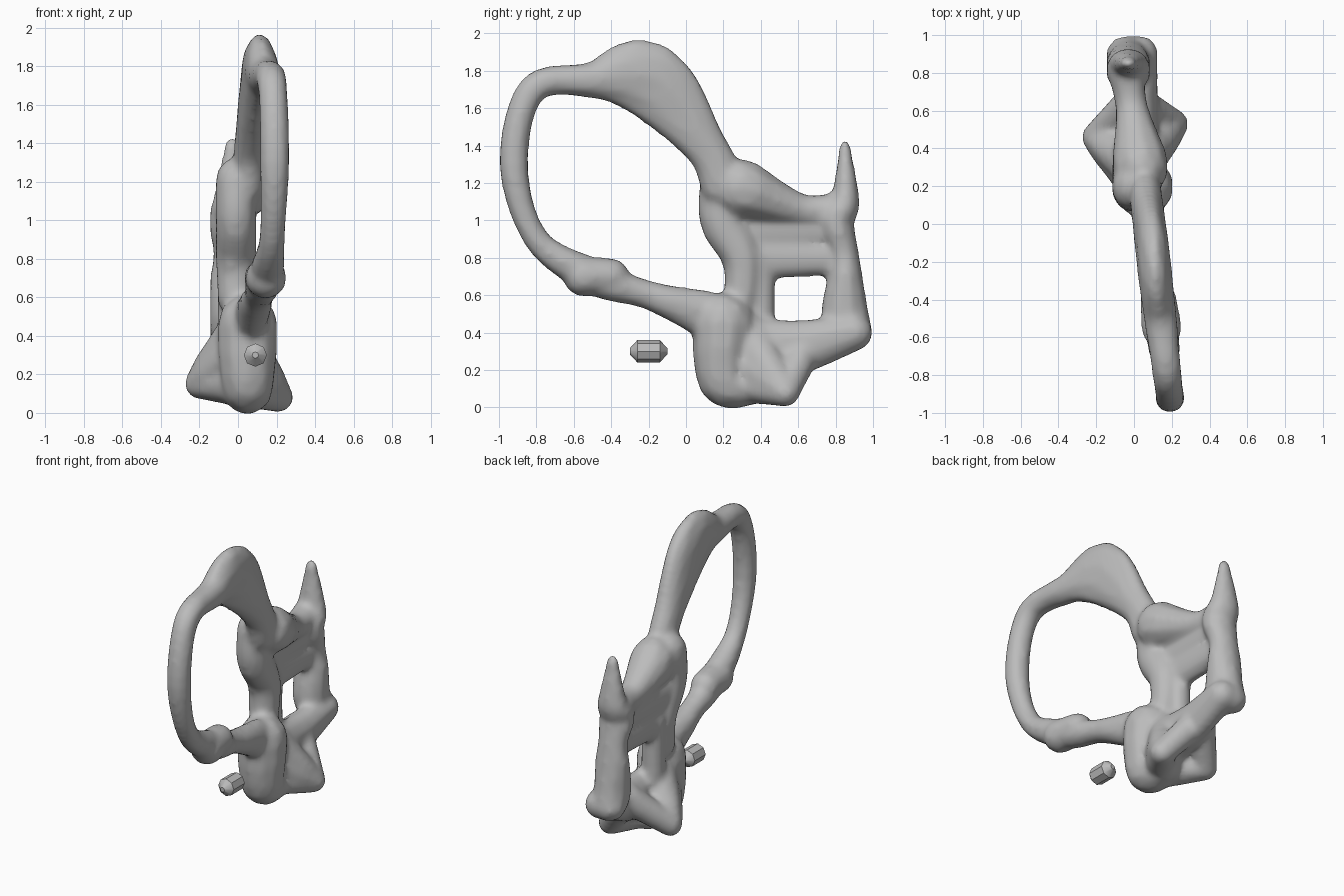
import bpy
import bmesh
import math
from mathutils import Matrix, Vector

cube = bpy.data.objects.get("Cube")
if cube:
    bpy.data.objects.remove(cube, do_unlink=True)

# One plain grey for everything
colour = (0.5, 0.5, 0.5, 1)
grey = bpy.data.materials.new("bone_grey")
grey.use_nodes = True
grey.diffuse_color = colour
grey.node_tree.nodes["Principled BSDF"].inputs["Base Color"].default_value = colour


def make_object(name, bm):
    mesh = bpy.data.meshes.new(name)
    bm.to_mesh(mesh)
    bm.free()
    mesh.materials.append(grey)
    obj = bpy.data.objects.new(name, mesh)
    bpy.context.scene.collection.objects.link(obj)
    return obj


def spline(before, start, end, after, t):
    """Smooth curve between start and end, guided by their neighbours."""
    leave = (end - before) / 2
    arrive = (after - start) / 2
    ease = t * t * (3 - 2 * t)
    bend = t * (1 - t)
    return start.lerp(end, ease) + leave * bend * (1 - t) - arrive * bend * t


def sweep(bm, points, cap, lean, wide=1, steps=16):
    """Sweep a ball along (y, z, radius) points.

    wide and cap set the half width in x, lean gives the x position for each y.
    """
    path = [Vector(p) for p in points]
    path = [path[0]] + path + [path[-1]]
    for guides in zip(path, path[1:], path[2:], path[3:]):
        for i in range(steps + 1):
            y, z, radius = spline(*guides, i / steps)
            centre = Matrix.Translation((lean(y), y, z))
            size = Matrix.Diagonal((min(radius * wide, cap), radius, radius, 1))
            bmesh.ops.create_icosphere(bm, subdivisions=2, radius=1, matrix=centre @ size)


def upright(y):
    return -0.03


def middle(y):
    return 0.03


def sloping(y):
    return 0.08 - 0.12 * y


def tapering(y):
    return 0.08 - 0.15 * y


bone = bmesh.new()

# Large leaning loop, from the top of the column round to the front of the body
loop = [(.2, 1.2, .13), (.1, 1.4, .12), (-.2, 1.75, .21), (-.5, 1.75, .1), (-.82, 1.7, .08),
        (-.92, 1.3, .08), (-.8, .9, .07), (-.5, .7, .1), (-.2, .6, .08), (.1, .5, .13)]
sweep(bone, loop, cap=.09, lean=sloping)

# Knot on the lower arm of the loop
sweep(bone, [(-.55, .7, .11), (-.4, .7, .1)], cap=.12, lean=sloping)

# Upright column, and the keel below it
column = [(.2, 1.2, .13), (.2, 1, .13), (.3, .8, .11), (.3, .6, .1)]
sweep(bone, column, cap=.11, lean=lambda y: -.01)
keel = [(.2, .45, .17), (.2, .15, .14), (.35, .12, .11)]
sweep(bone, keel, cap=.16, lean=lambda y: .05)

# Web joining the column to the spine, thick at the column and thin behind
web_crest = [(.3, 1.17, .16), (.6, 1.06, .09), (.8, 1.05, .1)]
sweep(bone, web_crest, cap=.15, lean=tapering)
for height in (.95, .8):
    sweep(bone, [(.3, height, .12), (.8, height, .1)], cap=.07, lean=upright)
sweep(bone, [(.4, .8, .08), (.4, .4, .08)], cap=.08, lean=upright)

# Base below the opening
base = [(.4, .3, .18), (.6, .32, .15), (.9, .4, .1)]
sweep(bone, base, cap=.1, lean=middle)

# Rear spine with a pointed tip
spine = [(.85, 1.4, .03), (.85, 1.1, .08), (.8, 1, .1), (.85, .8, .08),
         (.85, .5, .13), (.9, .4, .1)]
sweep(bone, spine, cap=.12, lean=upright, wide=1.3)

# Splayed feet, each a fan of ridges running out from the body to one tip
roots = [(.25, .15, .12), (.25, .3, .14), (.3, .42, .14), (.65, .35, .1)]
feet = {-.2: (.46, .15, .08), .21: (.53, .08, .08)}
for reach, tip in feet.items():
    for root in roots:
        slope = reach / (tip[0] - root[0])
        sweep(bone, [root, tip], cap=.1, lean=lambda y: slope * (y - root[0]))

# Fuse the swept volumes into one soft skin
body = make_object("bone_body", bone)
fuse = body.modifiers.new("fuse", 'REMESH')
fuse.mode = 'VOXEL'
fuse.voxel_size = 0.02
fuse.use_smooth_shade = True
soften = body.modifiers.new("soften", 'SMOOTH')
soften.factor = 0.5
soften.iterations = 6

# Small loose fragment below the loop, a stubby rod with bevelled ends
pebble = bmesh.new()
bmesh.ops.create_cone(pebble, cap_ends=True, segments=8, radius1=.06, radius2=.06, depth=.2,
                      matrix=Matrix.Rotation(math.pi / 2, 4, 'X'))
rims = [e for e in pebble.edges if abs(e.verts[0].co.y - e.verts[1].co.y) < .01]
bmesh.ops.bevel(pebble, geom=rims, offset=.04, segments=1, affect='EDGES')
pebble.transform(Matrix.Translation((.09, -.2, .3)))
fragment = make_object("loose_fragment", pebble)
bpy.ops.object.select_all(action='DESELECT')
fragment.select_set(True)
bpy.context.view_layer.objects.active = fragment
bpy.ops.object.shade_smooth_by_angle(angle=math.radians(40))
